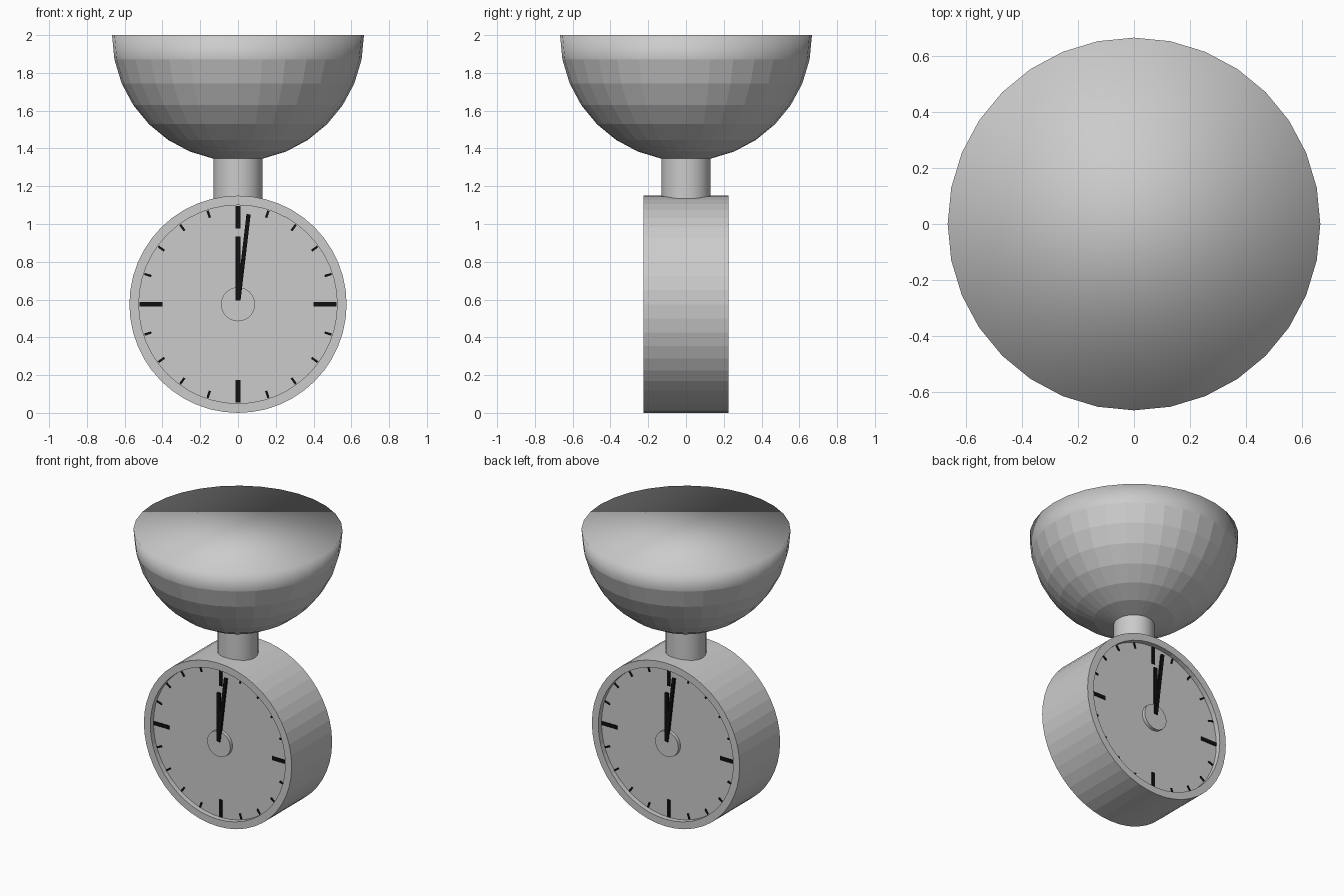
import bpy, bmesh
from math import sin, cos, pi, radians
from mathutils import Matrix, Vector

if "Cube" in bpy.data.objects:
    bpy.data.objects.remove(bpy.data.objects["Cube"])

CZ, R = 0.575, 0.575          # dial centre height, housing radius
DIAL_Y = 0.19                 # depth of the recessed dial faces

black = bpy.data.materials.new("black")
black.diffuse_color = (0.005, 0.005, 0.005, 1)
black.use_nodes = True
black.node_tree.nodes["Principled BSDF"].inputs["Base Color"].default_value = black.diffuse_color


def finish(name, bm, mat=None):
    bmesh.ops.recalc_face_normals(bm, faces=bm.faces)
    me = bpy.data.meshes.new(name)
    bm.to_mesh(me)
    bm.free()
    ob = bpy.data.objects.new(name, me)
    bpy.context.collection.objects.link(ob)
    if mat:
        me.materials.append(mat)
    return ob


def lathe(name, profile, sides, matrix=Matrix()):
    """Revolve (radius, height) points around z, cap both ends, then transform."""
    bm = bmesh.new()
    rings = [[bm.verts.new((r * cos(2 * pi * i / sides), r * sin(2 * pi * i / sides), z))
              for i in range(sides)] for r, z in profile]
    for a, b in zip(rings, rings[1:]):
        for i in range(sides):
            j = (i + 1) % sides
            bm.faces.new((a[i], a[j], b[j], b[i]))
    bm.faces.new(rings[0])
    bm.faces.new(rings[-1])
    bm.transform(matrix)
    return finish(name, bm)


def bar(bm, r0, r1, width, angle, y0, y1, turn):
    """Radial bar on the dial, angle clockwise from twelve o'clock."""
    m = (turn @ Matrix.Translation((0, 0, CZ)) @ Matrix.Rotation(angle, 4, 'Y')
         @ Matrix.Translation((0, -(y0 + y1) / 2, (r0 + r1) / 2))
         @ Matrix.Diagonal((width, y1 - y0, r1 - r0, 1)))
    bmesh.ops.create_cube(bm, size=1, matrix=m)


# Bowl: solid hemisphere with a flat top, softened at the lip
BR = 0.667
bowl = lathe("bowl", [(BR * cos(radians(a)), 2 - BR * sin(radians(a)))
                      for a in [11.25 * k for k in range(8)] + [89]], 32)
for p in bowl.data.polygons:
    p.use_smooth = p.center.z > 1.9

# Neck
neck = lathe("neck", [(0.13, 1.08), (0.13, 1.37)], 32)
neck.data.shade_smooth()
for p in neck.data.polygons:
    p.use_smooth = abs(p.normal.z) < 0.5

# Housing drum with a recessed dial on each side
upright = Matrix.Translation((0, 0, CZ)) @ Matrix.Rotation(pi / 2, 4, 'X')
lathe("housing", [(0.525, -DIAL_Y), (0.525, -0.225), (R, -0.225),
                  (R, 0.225), (0.525, 0.225), (0.525, DIAL_Y)], 48, upright)

# Dial details, repeated on front and back
for side, turn in (("front", Matrix()), ("back", Matrix.Rotation(pi, 4, 'Z'))):
    lathe(side + "_hub", [(0.09, DIAL_Y - 0.01), (0.09, 0.214)], 32, turn @ upright)

    ticks = bmesh.new()
    for k in range(20):
        major = k % 5 == 0
        bar(ticks, 0.40 if major else 0.482, 0.521, 0.026 if major else 0.012,
            k * pi / 10, DIAL_Y - 0.005, DIAL_Y + 0.005, turn)
    finish(side + "_ticks", ticks, black)

    hands = bmesh.new()
    bar(hands, 0.02, 0.36, 0.026, 0, 0.208, 0.219, turn)
    bar(hands, 0.02, 0.48, 0.022, radians(6.7), 0.208, 0.222, turn)
    finish(side + "_hands", hands, black)
